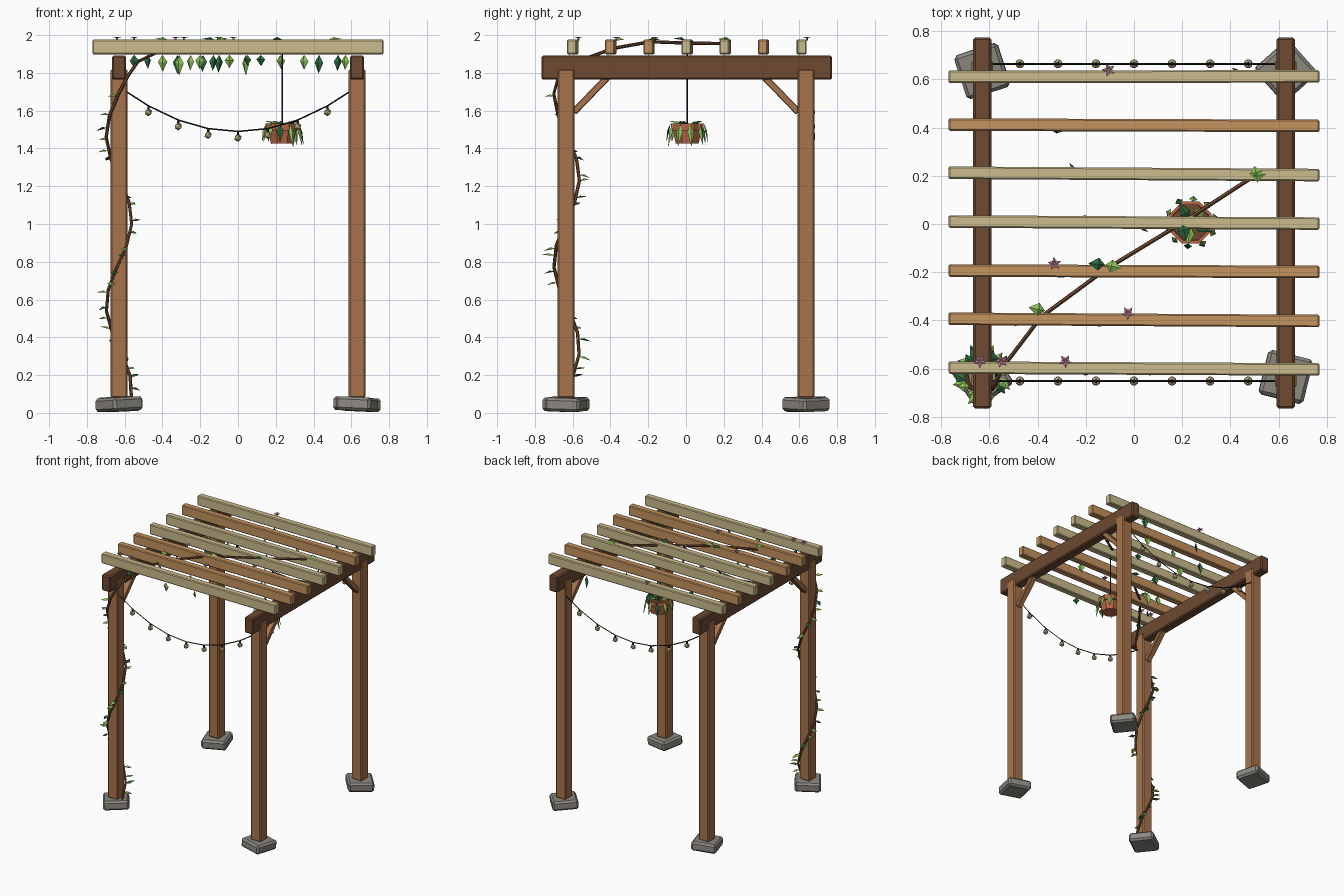
import bpy, bmesh, math, random
from mathutils import Vector, Matrix, Euler

if "Cube" in bpy.data.objects:
    bpy.data.objects.remove(bpy.data.objects["Cube"])

random.seed(4)

def lin(h):
    c = [int(h[i:i + 2], 16) / 255 for i in (0, 2, 4)]
    return [x / 12.92 if x <= 0.04045 else ((x + 0.055) / 1.055) ** 2.4 for x in c] + [1]

MATS = {}
for name, code in dict(post_brown="A8744C", beam_brown="6E4A32", pale_wood="CBBB8D", warm_wood="C4935F",
                       stone_grey="8C8881", leaf_light="8CC05A", leaf_dark="2E6B40",
                       terracotta="BA6645", wire_black="262628", petal_pink="C48A9C").items():
    m = bpy.data.materials.new(name)
    m.diffuse_color = lin(code)
    m.use_nodes = True
    m.node_tree.nodes["Principled BSDF"].inputs["Base Color"].default_value = m.diffuse_color
    MATS[name] = m

def finish(name, bm, *mats):
    me = bpy.data.meshes.new(name)
    bm.to_mesh(me)
    bm.free()
    for m in mats:
        me.materials.append(MATS[m])
    ob = bpy.data.objects.new(name, me)
    bpy.context.collection.objects.link(ob)
    return ob

def box(name, loc, size, mat, rot=(0, 0, 0), bevel=0.007):
    bm = bmesh.new()
    bmesh.ops.create_cube(bm, size=1, matrix=Matrix.Diagonal((*size, 1)))
    bmesh.ops.bevel(bm, geom=bm.edges[:], offset=bevel, segments=1, affect='EDGES')
    bm.transform(Matrix.Translation(loc) @ Euler([math.radians(a) for a in rot]).to_matrix().to_4x4())
    return finish(name, bm, mat)

def tube(name, pts, radius, mat, res=0):
    cu = bpy.data.curves.new(name, 'CURVE')
    cu.dimensions = '3D'
    cu.bevel_depth, cu.bevel_resolution, cu.use_fill_caps = radius, res, True
    sp = cu.splines.new('POLY')
    sp.points.add(len(pts) - 1)
    for p, q in zip(sp.points, pts):
        p.co = (*q, 1)
    tmp = bpy.data.objects.new(name + "_path", cu)
    bpy.context.collection.objects.link(tmp)
    bpy.context.view_layer.update()
    me = bpy.data.meshes.new_from_object(tmp.evaluated_get(bpy.context.evaluated_depsgraph_get()))
    bpy.data.objects.remove(tmp)
    me.name = name
    me.materials.clear()
    me.materials.append(MATS[mat])
    for f in me.polygons:
        f.use_smooth = False
    ob = bpy.data.objects.new(name, me)
    bpy.context.collection.objects.link(ob)
    return ob

def leaf(bm, base, direction, normal, length, width, mi):
    """Kite-shaped leaf folded along its midrib."""
    base, d = Vector(base), Vector(direction).normalized()
    side = d.cross(Vector(normal)).normalized()
    n = side.cross(d)
    mid = base + d * length * 0.4
    a, t = bm.verts.new(base), bm.verts.new(base + d * length)
    c = bm.verts.new(mid + n * width * 0.25)
    for s in (1, -1):
        e = bm.verts.new(mid + side * s * width / 2)
        for tri in ((a, e, c), (c, e, t)):
            f = bm.faces.new(tri if s > 0 else tri[::-1])
            f.material_index = mi

# stone footings, posts and knee braces
stone_turn = {(-1, -1): 35, (1, -1): -14, (-1, 1): 18, (1, 1): 42}
for (sx, sy), turn in stone_turn.items():
    tag = ("left" if sx < 0 else "right") + ("_front" if sy < 0 else "_back")
    x, y = sx * 0.63, sy * 0.635
    box("footing_" + tag, (x, y, 0.046), (0.19, 0.19, 0.072), "stone_grey",
        (2 * sy, 2.5 * sx, turn), 0.014)
    box("post_" + tag, (x, y, 0.95), (0.088, 0.088, 1.74), "post_brown")
    box("brace_" + tag, (x, sy * 0.50, 1.69), (0.045, 0.27, 0.036), "post_brown",
        (-sy * 46, 0, 0), 0.004)

# side beams
for sx, tag in ((-1, "left"), (1, "right")):
    box("beam_" + tag, (sx * 0.63, 0.004, 1.828), (0.076, 1.54, 0.128), "beam_brown", (0, 0, 0), 0.009)

# rafters
for i in range(7):
    mat = "warm_wood" if i in (1, 2, 5) else "pale_wood"
    box(f"rafter_{i + 1}", (0, -0.6 + i * 0.202, 1.937), (1.54, 0.052, 0.078), mat,
        (0, 0, random.uniform(-0.4, 0.1)), 0.006)

# sagging light strings with bulbs
for y, tag in ((-0.652, "front"), (0.665, "back")):
    sag = lambda x: 1.49 + 0.21 * (x / 0.59) ** 2
    xs = [-0.59] + [i * 0.158 for i in range(-3, 4)] + [0.59]
    tube("light_wire_" + tag, [(x, y, sag(x)) for x in xs], 0.004, "wire_black")
    bm = bmesh.new()
    for x in xs[1:-1]:
        bmesh.ops.create_icosphere(bm, subdivisions=1, radius=0.021,
                                   matrix=Matrix.Translation((x, y, sag(x) - 0.034)))
    finish("bulbs_" + tag, bm, "pale_wood")
    bm = bmesh.new()
    for x in xs[1:-1]:
        bmesh.ops.create_cone(bm, cap_ends=True, segments=6, radius1=0.008, radius2=0.006, depth=0.02,
                              matrix=Matrix.Translation((x, y, sag(x) - 0.009)))
    finish("bulb_caps_" + tag, bm, "wire_black")

# hanging pot: lathed eight-sided profile, soil inside
PX, PY = 0.235, 0.006
bm = bmesh.new()
rings = []
for r, z in ((0.066, 1.425), (0.08, 1.495), (0.092, 1.495), (0.094, 1.533), (0.08, 1.533), (0.078, 1.515)):
    rings.append([bm.verts.new((PX + r * math.cos((k + 0.5) * math.pi / 4),
                                PY + r * math.sin((k + 0.5) * math.pi / 4), z)) for k in range(8)])
for lo, hi in zip(rings, rings[1:]):
    for k in range(8):
        bm.faces.new((lo[k], lo[(k + 1) % 8], hi[(k + 1) % 8], hi[k]))
bm.faces.new(rings[0][::-1])
soil = bm.faces.new(rings[-1])
soil.material_index = 1
finish("hanging_pot", bm, "terracotta", "beam_brown")
tube("pot_cord", [(PX, PY, 1.515), (PX, PY, 1.91)], 0.004, "wire_black")

# trailing pot leaves and a crown of upright ones
bm = bmesh.new()
for k in range(10):
    a = k * math.tau / 10 + 0.2
    o = Vector((math.cos(a), math.sin(a), 0))
    top = Vector((PX, PY, 1.535)) + o * 0.088
    leaf(bm, top, o * 0.22 - Vector((0, 0, 1)), o, random.uniform(0.1, 0.135), 0.036, int(k % 4 == 3))
    if k % 2:
        leaf(bm, Vector((PX, PY, 1.52)) + o * 0.015, o + Vector((0, 0, 0.32)), (0, 0, 1), 0.085, 0.045,
             int(k % 3 == 0))
finish("pot_leaves", bm, "leaf_light", "leaf_dark")

# vine: helix up the front left post, then across the rafters
def helix(z, r=0.068):
    t = math.tau * (z - 0.12) / 0.9
    return Vector((-0.63 + r * math.cos(t), -0.632 + r * math.sin(t), z))

over = [(-0.585, -0.675, 1.78), (-0.53, -0.575, 1.86), (-0.385, -0.385, 1.93),
        (-0.12, -0.19, 1.965), (0.2, 0.005, 1.958), (0.5, 0.2, 1.955)]
tube("vine", [helix(0.08 + i * 0.115) for i in range(15)] + over, 0.009, "beam_brown", 1)

# vine leaves
bm = bmesh.new()
for i in range(25):
    z = 0.12 + i * 0.064 + random.uniform(-0.02, 0.02)
    p = helix(z)
    o = p - Vector((-0.63, -0.632, z))
    o.normalize()
    o.rotate(Euler((0, 0, random.uniform(-0.9, 0.9))))
    leaf(bm, p, o + Vector((0, 0, random.uniform(-0.4, 0.35))), (0, 0, 1),
         random.uniform(0.05, 0.075), 0.042, int(i % 3 == 1))
for x, y, dx, dy, mi in ((-0.37, -0.36, -1, 0.2, 0), (-0.12, -0.17, -1, 0.1, 1), (-0.12, -0.17, 1, -0.2, 0),
                         (0.5, 0.24, 0.2, -1, 0), (0.48, 0.2, 1, 0.1, 0), (0.2, 0.0, 0.2, -0.8, 1)):
    leaf(bm, (x, y, 1.972), (dx, dy, 0.12), (0, 0, 1), 0.07, 0.055, mi)
finish("vine_leaves", bm, "leaf_light", "leaf_dark")

# leaves hanging under the rafters: x, y, length, colour
hang = [(-0.55, -0.6, .075, 1), (-0.48, -0.41, .075, 1), (-0.40, -0.2, .09, 0), (-0.31, -0.215, .11, 0),
        (-0.32, 0.385, .10, 1), (-0.25, 0.235, .085, 0), (-0.20, -0.62, .075, 0), (-0.185, 0.025, .09, 1),
        (-0.13, -0.415, .085, 1), (-0.10, 0.6, .095, 1), (-0.045, 0.4, .07, 0), (0.04, -0.02, .11, 0),
        (0.12, 0.19, .06, 1), (0.225, 0.425, .075, 0), (0.35, -0.2, .08, 0), (0.43, 0.635, .10, 1),
        (0.53, -0.415, .085, 1), (0.57, 0.2, .08, 0), (0.05, -0.615, .06, 1)]
bm = bmesh.new()
for x, y, ln, mi in hang:
    a = random.uniform(-0.8, 0.8)
    leaf(bm, (x, y, 1.895), (0.05 * math.sin(9 * x), 0.08, -1), (math.sin(a), -math.cos(a), 0), ln, 0.05, mi)
finish("hanging_leaves", bm, "leaf_light", "leaf_dark")

# five-petalled flowers on the rafters
bm = bmesh.new()
for x, y in ((-0.64, -0.57), (-0.55, -0.57), (-0.285, -0.57), (-0.33, -0.165), (-0.025, -0.37), (-0.105, 0.64)):
    s = random.random()
    for k in range(5):
        a = s + k * math.tau / 5
        leaf(bm, (x, y, 1.984), (math.cos(a), math.sin(a), 0.25), (0, 0, 1), 0.03, 0.017, 0)
    bmesh.ops.create_cone(bm, cap_ends=True, segments=5, radius1=0.006, radius2=0.005, depth=0.016,
                          matrix=Matrix.Translation((x, y, 1.98)))
finish("flowers", bm, "petal_pink")
